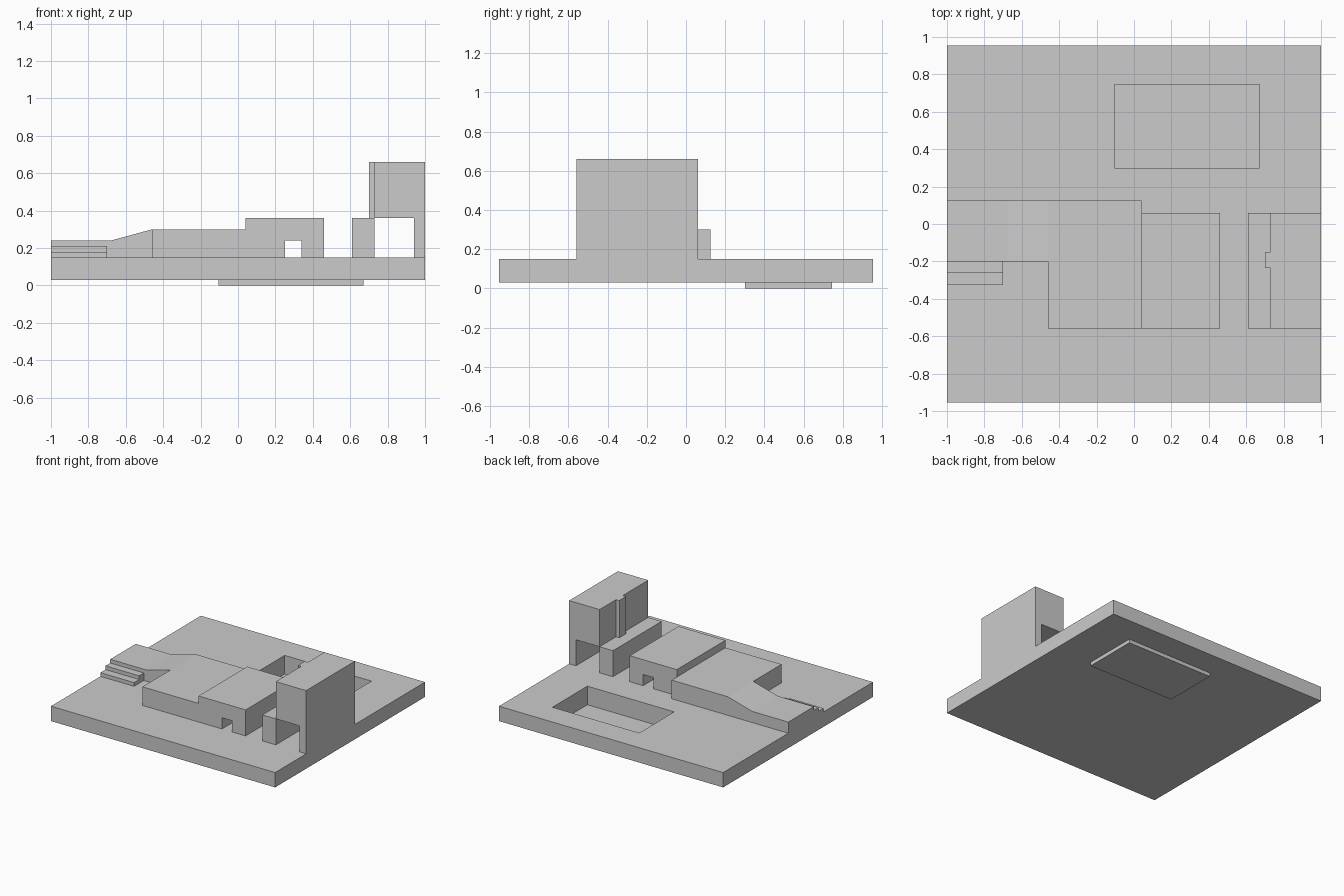
import bpy, bmesh

if "Cube" in bpy.data.objects:
    bpy.data.objects.remove(bpy.data.objects["Cube"])

grey = bpy.data.materials.new("plain_grey")
grey.diffuse_color = (0.6, 0.6, 0.6, 1)
grey.use_nodes = True
grey.node_tree.nodes["Principled BSDF"].inputs["Base Color"].default_value = grey.diffuse_color


def finish(name, bm, fix_normals=True):
    if fix_normals:
        bmesh.ops.recalc_face_normals(bm, faces=bm.faces)
    mesh = bpy.data.meshes.new(name)
    bm.to_mesh(mesh)
    bm.free()
    mesh.materials.append(grey)
    obj = bpy.data.objects.new(name, mesh)
    bpy.context.collection.objects.link(obj)
    return obj


def extrude_profile(name, profile, y0, y1):
    """Solid from an x-z outline, swept from y0 to y1."""
    bm = bmesh.new()
    face = bm.faces.new([bm.verts.new((x, y0, z)) for x, z in profile])
    new = bmesh.ops.extrude_face_region(bm, geom=[face])["geom"]
    moved = [v for v in new if isinstance(v, bmesh.types.BMVert)]
    bmesh.ops.translate(bm, verts=moved, vec=(0, y1 - y0, 0))
    return finish(name, bm)


def box(name, x0, x1, y0, y1, z0, z1):
    return extrude_profile(name, [(x0, z0), (x1, z0), (x1, z1), (x0, z1)], y0, y1)


GROUND, UNDER = 0.15, 0.03
FRONT, BACK = -0.56, 0.06


# Ground slab with a sunken basin whose thin shell pokes out underneath
def ground_slab():
    bm = bmesh.new()

    def ring(x0, x1, y0, y1, z):
        return [bm.verts.new(p) for p in
                ((x0, y0, z), (x1, y0, z), (x1, y1, z), (x0, y1, z))]

    outer, pool = (-1, 1, -0.955, 0.955), (-0.105, 0.67, 0.30, 0.745)
    top, low = ring(*outer, GROUND), ring(*outer, UNDER)
    rim, waist, floor = (ring(*pool, z) for z in (GROUND, UNDER, 0))
    for i in range(4):
        j = (i + 1) % 4
        for a, b in ((low, top), (top, rim), (rim, waist), (waist, floor), (waist, low)):
            bm.faces.new((a[i], a[j], b[j], b[i]))
    bm.faces.new(floor)
    # Merge the flat strips around the basin into clean faces
    finish("ground_slab", bm, fix_normals=False)


ground_slab()

# Low wing with a sloping roof, and the taller hall front beside it
extrude_profile("sloped_wing", [(-1, GROUND), (-0.46, GROUND), (-0.46, 0.30),
                                (-0.68, 0.24), (-1, 0.24)], -0.20, 0.125)
box("flat_wing_front", -0.46, 0.04, FRONT, -0.20, GROUND, 0.30)
box("flat_wing_back", -0.46, 0.04, -0.20, 0.125, GROUND, 0.30)

# Entrance steps
extrude = [(-0.26, 0.21), (-0.325, 0.18)]
for i, (y, z) in enumerate(extrude):
    box(f"entrance_step_{i + 1}", -1, -0.70, y, -0.20, GROUND, z)

# Middle block with a passage through it
extrude_profile("middle_block", [(0.04, GROUND), (0.25, GROUND), (0.25, 0.24), (0.34, 0.24),
                                 (0.34, GROUND), (0.46, GROUND), (0.46, 0.36), (0.04, 0.36)],
                FRONT, BACK)

# Tower raised on a thick wall and a thin outer wall, leaving an open passage
extrude_profile("tower", [(0.61, GROUND), (0.73, GROUND), (0.73, 0.36), (0.94, 0.36),
                          (0.94, GROUND), (1, GROUND), (1, 0.66), (0.729, 0.66),
                          (0.729, 0.36), (0.61, 0.36)], FRONT, BACK)
box("tower_pilaster", 0.70, 0.73, -0.235, -0.15, 0.36, 0.66)
